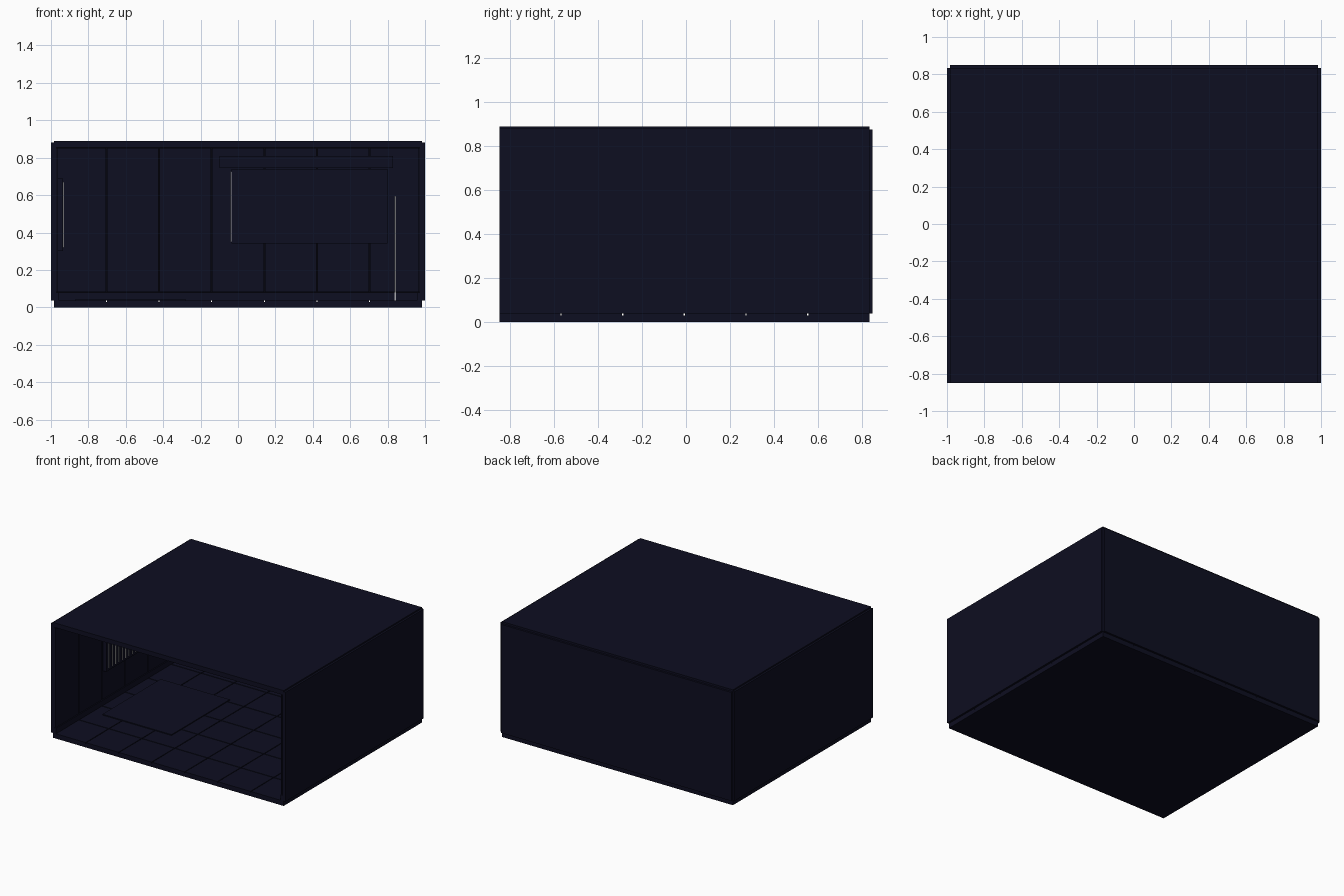
import bpy

if "Cube" in bpy.data.objects:
    bpy.data.objects.remove(bpy.data.objects["Cube"])


def material(name, rgb):
    m = bpy.data.materials.new(name)
    m.diffuse_color = (*rgb, 1)
    m.use_nodes = True
    m.node_tree.nodes["Principled BSDF"].inputs["Base Color"].default_value = m.diffuse_color
    return m


NAVY = material("dark navy", (0.0042, 0.0044, 0.0150))
SEAM = material("near black seam", (0.0015, 0.0015, 0.004))
GLOW = material("pale grey", (0.40, 0.40, 0.42))


def box(name, x, y, z, mat=NAVY):
    """Box from (min, max) ranges along each axis."""
    corners = [(a, b, c) for a in x for b in y for c in z]
    faces = [(0, 1, 3, 2), (4, 6, 7, 5), (0, 4, 5, 1),
             (2, 3, 7, 6), (0, 2, 6, 4), (1, 5, 7, 3)]
    mesh = bpy.data.meshes.new(name)
    mesh.from_pydata(corners, [], faces)
    mesh.materials.append(mat)
    ob = bpy.data.objects.new(name, mesh)
    bpy.context.collection.objects.link(ob)
    return ob


def spans(start, end, count, gap=0.006):
    """Equal divisions of a length with a seam between neighbours."""
    step = (end - start) / count
    return [(start + i * step + (gap / 2 if i else 0),
             start + (i + 1) * step - (gap / 2 if i < count - 1 else 0))
            for i in range(count)]


FLOOR, TOP = 0.037, 0.88
columns = spans(-0.985, 0.985, 7)
rows = spans(-0.85, 0.835, 6)

# Floor slab with a grid of tiles
box("floor_slab", (-0.985, 0.985), (-0.85, 0.835), (0, 0.028))
for x in columns:
    for y in rows:
        box("floor_tile", x, y, (0.028, FLOOR))

# Roof
box("roof", (-0.985, 0.985), (-0.85, 0.835), (0.855, 0.89))

# Back wall, its inner panels and trims
box("back_wall", (-0.985, 0.985), (0.824, 0.85), (FLOOR, 0.875))
box("back_wall_seam_backing", (-0.97, 0.97), (0.821, 0.825), (0.08, 0.855), SEAM)
for x in columns:
    x = (max(x[0], -0.962), min(x[1], 0.962))
    box("back_panel", x, (0.812, 0.822), (0.083, 0.851))
box("back_skirting", (-0.965, 0.965), (0.808, 0.825), (FLOOR, 0.079))

# Side walls, mirrored, with inner panels and skirting
for s in (-1, 1):
    def side(a, b):
        return tuple(sorted((s * a, s * b)))
    box("side_wall", side(0.973, 1.0), (-0.85, 0.835), (FLOOR, TOP))
    box("side_wall_seam_backing", side(0.97, 0.974), (-0.845, 0.825),
        (0.08, 0.855), SEAM)
    for y in rows:
        box("side_panel", side(0.962, 0.971), (y[0], min(y[1], 0.822)),
            (0.083, 0.851))
    box("side_skirting", side(0.958, 0.974), (-0.85, 0.825), (FLOOR, 0.079))

# Wide display on the back wall with a lit left edge and a header above
box("wall_display", (-0.034, 0.80), (0.785, 0.813), (0.34, 0.74))
box("display_edge_light", (-0.040, -0.034), (0.785, 0.80), (0.35, 0.725), GLOW)
box("display_header", (-0.10, 0.83), (0.795, 0.813), (0.745, 0.81))

# Tall light strip beside the display
box("tall_light_strip", (0.838, 0.845), (0.803, 0.813), (FLOOR, 0.595), GLOW)

# Row of thin upright lights along the left wall
box("light_row_backing", (-0.963, -0.935), (-0.27, 0.32), (0.30, 0.69))
for i in range(14):
    y = -0.24 + i * 0.0405
    box("upright_light", (-0.936, -0.929), (y - 0.003, y + 0.003),
        (0.32, 0.67), GLOW)

# Thin mat on the floor
box("floor_mat", (-0.87, -0.28), (-0.41, 0.30), (FLOOR, 0.044))
